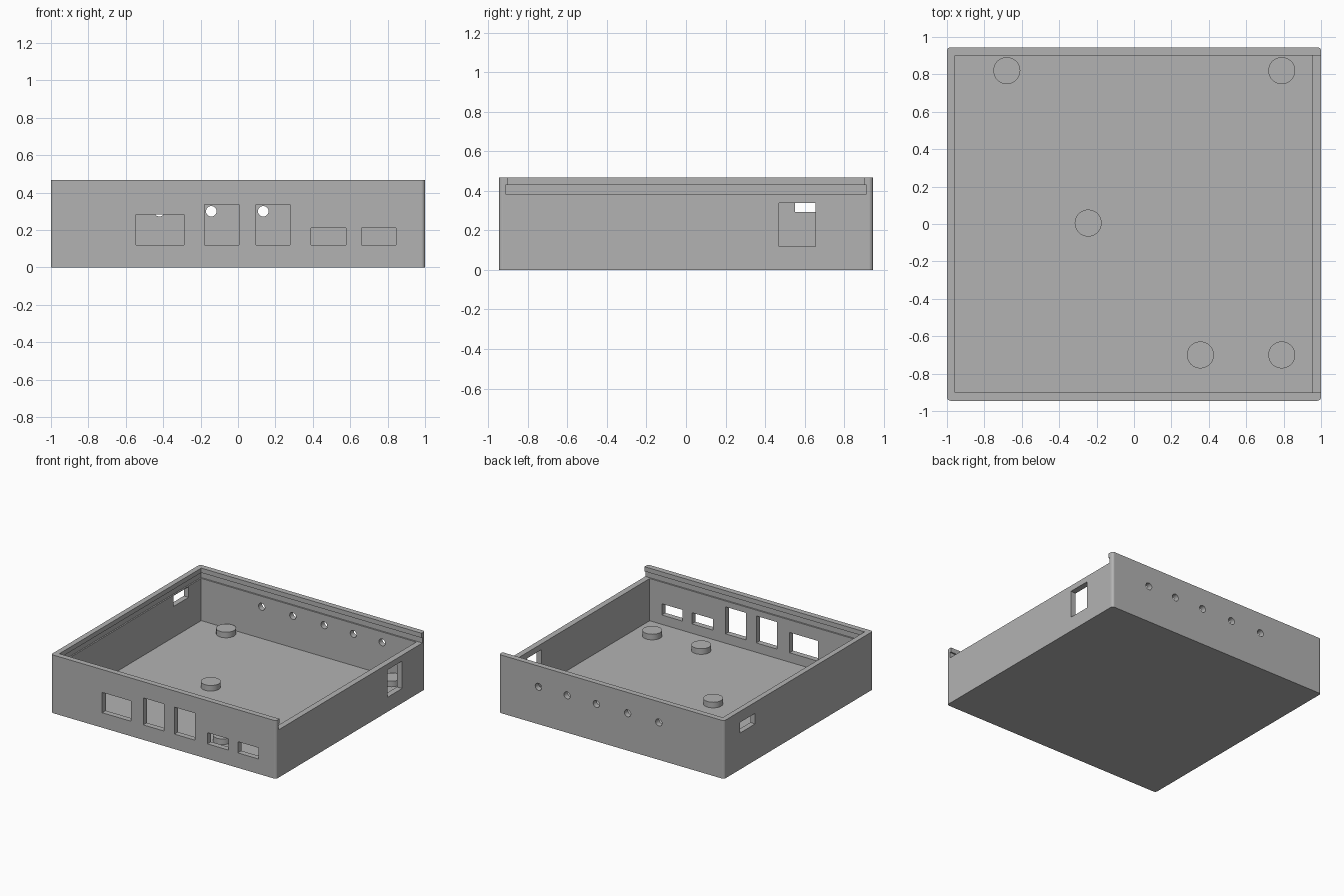
import bpy
import bmesh
from mathutils import Matrix

if "Cube" in bpy.data.objects:
    bpy.data.objects.remove(bpy.data.objects["Cube"], do_unlink=True)

grey = bpy.data.materials.new("plain grey")
grey.use_nodes = True
grey.diffuse_color = (0.45, 0.45, 0.45, 1)
grey.node_tree.nodes["Principled BSDF"].inputs["Base Color"].default_value = (0.45, 0.45, 0.45, 1)

HALF_Y, HEIGHT = 0.945, 0.467
INNER_Y, FLOOR = 0.90, 0.045
RAIL_LOW, RAIL_HIGH = 0.384, 0.43


def finish(name, bm):
    mesh = bpy.data.meshes.new(name)
    bm.to_mesh(mesh)
    bm.free()
    obj = bpy.data.objects.new(name, mesh)
    mesh.materials.append(grey)
    bpy.context.collection.objects.link(obj)
    return obj


def box(name, x, y, z, round_corners=0):
    """Box from (low, high) ranges, optionally with rounded upright edges."""
    bm = bmesh.new()
    size = Matrix.Diagonal((x[1] - x[0], y[1] - y[0], z[1] - z[0], 1))
    middle = Matrix.Translation([sum(r) / 2 for r in (x, y, z)])
    bmesh.ops.create_cube(bm, size=1, matrix=middle @ size)
    if round_corners:
        upright = [e for e in bm.edges
                   if abs(e.verts[0].co.z - e.verts[1].co.z) > 0.01]
        bmesh.ops.bevel(bm, geom=upright, offset=round_corners, segments=5,
                        profile=0.5, affect='EDGES')
    return finish(name, bm)


def cylinder(name, centre, radius, depth, turn=Matrix()):
    bm = bmesh.new()
    bmesh.ops.create_cone(bm, cap_ends=True, segments=40, radius1=radius,
                          radius2=radius, depth=depth,
                          matrix=Matrix.Translation(centre) @ turn)
    return finish(name, bm)


def cut(target, cutter):
    cutter.hide_render = True
    mod = target.modifiers.new("cut", 'BOOLEAN')
    mod.operation = 'DIFFERENCE'
    mod.solver = 'EXACT'
    mod.object = cutter
    bpy.context.view_layer.objects.active = target
    bpy.ops.object.modifier_apply(modifier=mod.name)
    bpy.data.objects.remove(cutter, do_unlink=True)


# Tray with its cavity
tray = box("tray", (-1, 1), (-HALF_Y, HALF_Y), (0, HEIGHT), round_corners=0.02)
cut(tray, box("cavity", (-0.957, 0.953), (-INNER_Y, INNER_Y), (FLOOR, 1)))

# Open end for the sliding lid, and the rail groove round the other three walls
cut(tray, box("lid_entry", (0.5, 1.2), (-INNER_Y, INNER_Y), (RAIL_LOW, 1)))
cut(tray, box("lid_groove", (-0.968, 1.2), (-0.912, 0.912), (RAIL_LOW, RAIL_HIGH)))

# Connector windows in the front wall: x range and top
for low, high, top in [(-0.545, -0.29, 0.283), (-0.18, 0.005, 0.337),
                       (0.097, 0.278, 0.337), (0.39, 0.578, 0.21),
                       (0.66, 0.845, 0.21)]:
    cut(tray, box("front_window", (low, high), (-1.1, -0.8), (0.12, top)))

# Side windows
cut(tray, box("left_window", (0.9, 1.1), (0.47, 0.655), (0.117, 0.337)))
cut(tray, box("right_window", (-1.1, -0.9), (0.55, 0.74), (0.293, 0.378)))

# Indicator holes in the back wall
for x in (-0.42, -0.143, 0.135, 0.395, 0.65):
    cut(tray, cylinder("back_hole", (x, 0.94, 0.30), 0.028, 0.3,
                       Matrix.Rotation(1.5707963, 4, 'X')))

# Round standoffs on the floor
for i, (x, y) in enumerate([(-0.68, 0.82), (0.79, 0.82), (-0.245, 0.005),
                            (0.355, -0.70), (0.79, -0.70)]):
    post = cylinder(f"standoff_{i + 1}", (x, y, 0.06), 0.072, 0.06)
    bpy.ops.object.select_all(action='DESELECT')
    post.select_set(True)
    bpy.context.view_layer.objects.active = post
    bpy.ops.object.shade_smooth_by_angle()
